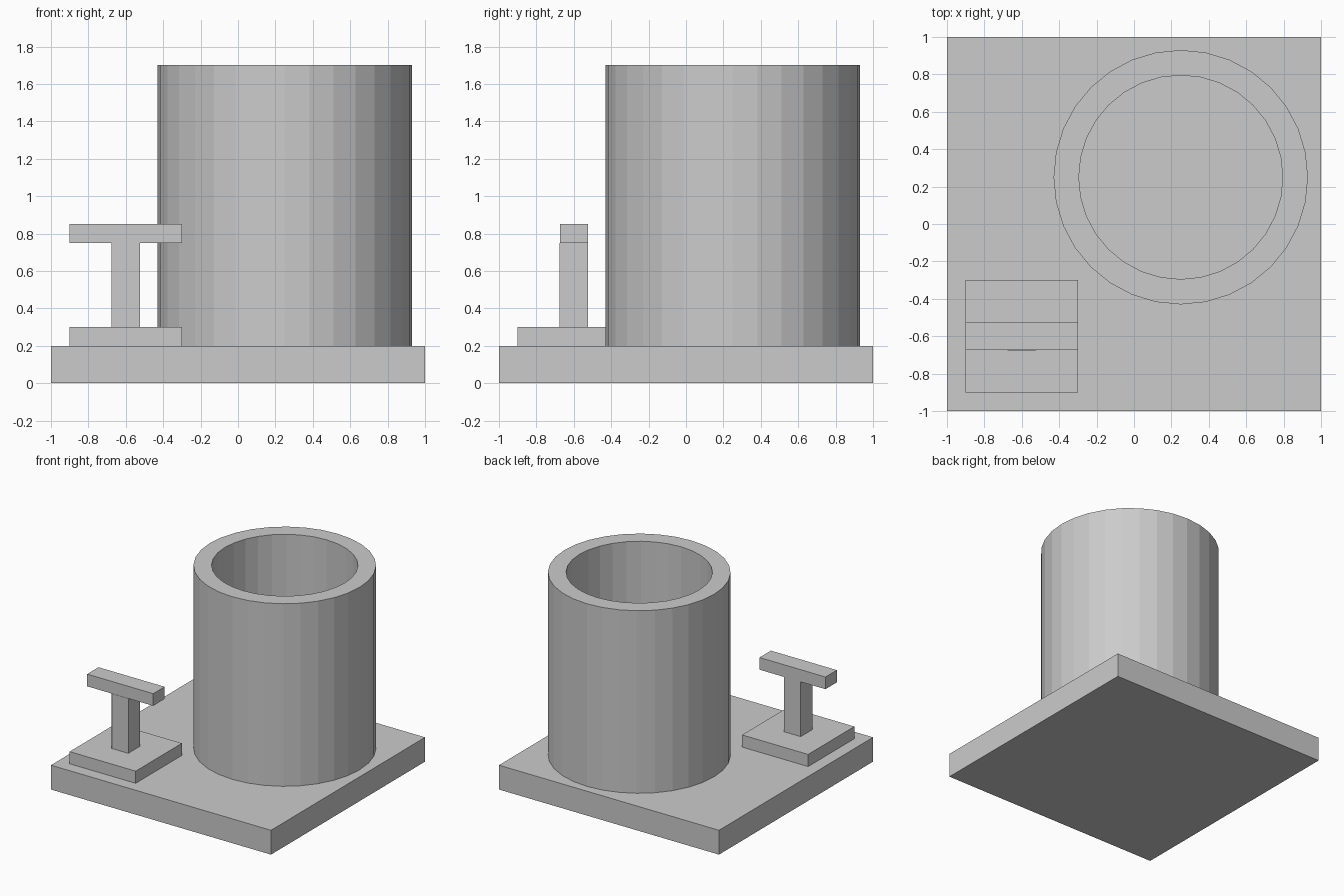
import bpy, bmesh
from math import sin, cos, pi

if "Cube" in bpy.data.objects:
    bpy.data.objects.remove(bpy.data.objects["Cube"])


def make_object(name, bm):
    bmesh.ops.recalc_face_normals(bm, faces=bm.faces)
    mesh = bpy.data.meshes.new(name)
    bm.to_mesh(mesh)
    bm.free()
    obj = bpy.data.objects.new(name, mesh)
    bpy.context.collection.objects.link(obj)
    return obj


def box(name, lo, hi):
    bm = bmesh.new()
    bmesh.ops.create_cube(bm, size=1)
    for v in bm.verts:
        v.co = [(a + b) / 2 + c * (b - a) for a, b, c in zip(lo, hi, v.co)]
    return make_object(name, bm)


def tube(name, centre, outer, inner, z0, z1, sides=32):
    # Sweep a rectangular wall section around the vertical axis
    bm = bmesh.new()
    section = [(outer, z0), (outer, z1), (inner, z1), (inner, z0)]
    rings = []
    for i in range(sides):
        a = 2 * pi * i / sides
        rings.append([bm.verts.new((centre[0] + r * cos(a), centre[1] + r * sin(a), z))
                      for r, z in section])
    for i in range(sides):
        p, q = rings[i], rings[(i + 1) % sides]
        for j in range(4):
            k = (j + 1) % 4
            bm.faces.new((p[j], q[j], q[k], p[k]))
    return make_object(name, bm)


# Square ground slab
box("base", (-1, -1, 0), (1, 1, 0.2))

# Open hollow tower
tube("tower", (0.25, 0.25), 0.68, 0.545, 0.2, 1.7)

# T-shaped stand: foot, post and crossbar
box("stand_foot", (-0.9, -0.9, 0.2), (-0.3, -0.3, 0.3))
box("stand_post", (-0.675, -0.675, 0.3), (-0.525, -0.525, 0.75))
box("stand_crossbar", (-0.9, -0.673, 0.75), (-0.3, -0.525, 0.85))
